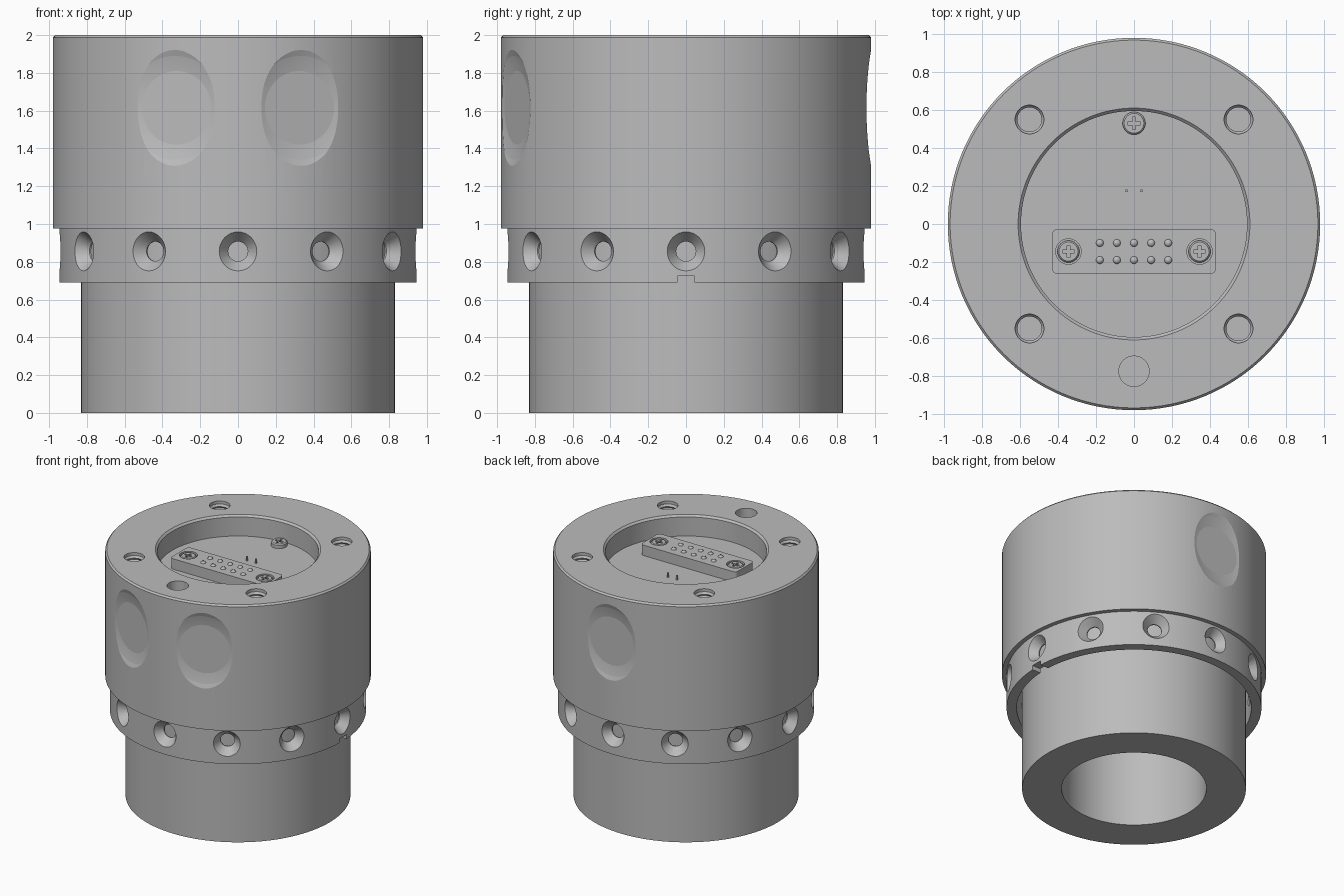
import bpy, bmesh
from math import pi, sin, cos, radians
from mathutils import Matrix, Vector

if "Cube" in bpy.data.objects:
    bpy.data.objects.remove(bpy.data.objects["Cube"], do_unlink=True)

GREY = (0.5, 0.5, 0.5, 1)
grey = bpy.data.materials.new("machined grey")
grey.use_nodes = True
grey.diffuse_color = GREY
grey.node_tree.nodes["Principled BSDF"].inputs["Base Color"].default_value = GREY


def at(x, y, z=0):
    return Matrix.Translation((x, y, z))


def radial(degrees, z):
    """Turn the lathe axis outward at a compass angle and height."""
    return at(0, 0, z) @ Matrix.Rotation(radians(degrees), 4, 'Z') @ Matrix.Rotation(pi / 2, 4, 'Y')


def lathe(bm, profile, segs=32, m=Matrix(), closed=False):
    """Spin (radius, height) points about the axis."""
    rings = []
    for r, z in profile:
        if r == 0:
            rings.append([bm.verts.new(m @ Vector((0, 0, z)))])
        else:
            rings.append([bm.verts.new(m @ Vector((r * cos(2 * pi * i / segs), r * sin(2 * pi * i / segs), z)))
                          for i in range(segs)])
    pairs = list(zip(rings, rings[1:]))
    if closed:
        pairs.append((rings[-1], rings[0]))
    for a, b in pairs:
        for i in range(segs):
            j = (i + 1) % segs
            if len(a) == 1:
                bm.faces.new((a[0], b[i], b[j]))
            elif len(b) == 1:
                bm.faces.new((a[i], a[j], b[0]))
            else:
                bm.faces.new((a[i], a[j], b[j], b[i]))


def rod(bm, r, z0, z1, segs=32, m=Matrix()):
    lathe(bm, [(0, z0), (r, z0), (r, z1), (0, z1)], segs, m)


def prism(bm, points, z0, z1, m=Matrix()):
    low, high = ([bm.verts.new(m @ Vector((x, y, z))) for x, y in points] for z in (z0, z1))
    bm.faces.new(low)
    bm.faces.new(high)
    n = len(points)
    for i in range(n):
        bm.faces.new((low[i], low[(i + 1) % n], high[(i + 1) % n], high[i]))


def make(name, bm):
    bmesh.ops.recalc_face_normals(bm, faces=bm.faces)
    mesh = bpy.data.meshes.new(name)
    bm.to_mesh(mesh)
    bm.free()
    ob = bpy.data.objects.new(name, mesh)
    bpy.context.collection.objects.link(ob)
    mesh.materials.append(grey)
    return ob


def activate(ob):
    bpy.ops.object.select_all(action='DESELECT')
    ob.select_set(True)
    bpy.context.view_layer.objects.active = ob


def carve(ob, cutter_bm):
    cutter = make("cutter", cutter_bm)
    cutter.hide_render = True
    mod = ob.modifiers.new("carve", 'BOOLEAN')
    mod.operation, mod.solver, mod.object = 'DIFFERENCE', 'EXACT', cutter
    activate(ob)
    bpy.ops.object.modifier_apply(modifier=mod.name)
    bpy.data.objects.remove(cutter, do_unlink=True)


def smooth(ob, degrees=30):
    activate(ob)
    bpy.ops.object.shade_smooth_by_angle(angle=radians(degrees))


def plus(r, w):
    """Outline of a cross with arm length r and half width w."""
    arm = [(r, -w), (r, w), (w, w)]
    return [p for k in range(4) for p in
            [(x * cos(k * pi / 2) - y * sin(k * pi / 2), x * sin(k * pi / 2) + y * cos(k * pi / 2)) for x, y in arm]]


def rounded(w, h, r):
    """Rectangle outline with half sizes w, h and corner radius r."""
    out = []
    for k, (sx, sy) in enumerate([(1, 1), (-1, 1), (-1, -1), (1, -1)]):
        for i in range(5):
            a = (k + i / 4) * pi / 2
            out.append((sx * (w - r) + r * cos(a), sy * (h - r) + r * sin(a)))
    return out


FLOOR, BLOCK_TOP, BORE = 1.83, 1.915, 0.537
BODY_BOTTOM = 0.975

# Body with top recess and blind bore
bm = bmesh.new()
lathe(bm, [(0, 1.7), (BORE, 1.7), (BORE, BODY_BOTTOM), (0.98, BODY_BOTTOM), (0.98, 1.987), (0.968, 2),
           (0.61, 2), (0.595, 1.985), (0.595, FLOOR), (0, FLOOR)], 128)
body = make("body", bm)

# Flared flat windows around the side: two in front, one behind
bm = bmesh.new()
for angle in (-110, -70, 90):
    lathe(bm, [(0, 0.952), (0.195, 0.952), (0.235, 0.9585), (0.275, 0.968), (0.31, 0.981), (0.34, 0.996),
               (0.34, 1.1), (0, 1.1)], 64, radial(angle, 1.615))
carve(body, bm)

# Threaded holes and one plain dowel hole in the rim
bm = bmesh.new()
thread = [(0, 1.8)]
for i in range(6):
    z = 1.8 + i * 0.032
    thread += [(0.064, z), (0.076, z + 0.016)]
thread += [(0.076, 2.05), (0, 2.05)]
for x in (-0.55, 0.55):
    for y in (-0.55, 0.55):
        lathe(bm, thread, 32, at(x, y))
rod(bm, 0.08, 1.84, 2.05, 32, at(0, -0.775))
carve(body, bm)
smooth(body, 6)

# Hollow neck
bm = bmesh.new()
lathe(bm, [(BORE, 0), (0.83, 0), (0.83, BODY_BOTTOM), (BORE, BODY_BOTTOM)], 128, closed=True)
smooth(make("neck", bm))

# Collar ring with countersunk holes and a key notch
bm = bmesh.new()
lathe(bm, [(0.87, 0.69), (0.945, 0.69), (0.945, BODY_BOTTOM), (0.87, BODY_BOTTOM)], 128, closed=True)
collar = make("collar_ring", bm)
bm = bmesh.new()
for i in range(12):
    lathe(bm, [(0, 0.845), (0.052, 0.845), (0.052, 0.878), (0.125, 0.973), (0, 0.973)], 32, radial(30 * i, 0.855))
prism(bm, rounded(0.1, 0.045, 0.002), 0.6, 0.725, at(0.92, 0))
carve(collar, bm)
smooth(collar, 10)

# Connector block with sunken screw seats
bm = bmesh.new()
prism(bm, rounded(0.43, 0.117, 0.025), FLOOR - 0.01, BLOCK_TOP, at(0, -0.145))
block = make("connector_block", bm)
bm = bmesh.new()
for x in (-0.345, 0.345):
    rod(bm, 0.067, BLOCK_TOP - 0.025, 2.1, 32, at(x, -0.145))
carve(block, bm)
smooth(block)

# Domed contacts in two rows
bm = bmesh.new()
for i in range(-2, 3):
    for y in (-0.1, -0.19):
        lathe(bm, [(0, -0.01), (0.02, -0.01), (0.02, 0), (0.015, 0.009), (0, 0.014)], 16,
              at(i * 0.09, y, BLOCK_TOP))
smooth(make("contacts", bm), 50)


# Cross-head screws
def screw(name, x, y, r, base, top):
    bm = bmesh.new()
    lathe(bm, [(0, base), (r, base), (r, top - 0.008), (r - 0.008, top), (0, top)], 32, at(x, y))
    head = make(name, bm)
    bm = bmesh.new()
    prism(bm, plus(r * 0.55, r * 0.13), top - 0.02, top + 0.05, at(x, y))
    carve(head, bm)
    smooth(head)


screw("left_block_screw", 0.345, -0.145, 0.058, BLOCK_TOP - 0.04, BLOCK_TOP - 0.002)
screw("right_block_screw", -0.345, -0.145, 0.058, BLOCK_TOP - 0.04, BLOCK_TOP - 0.002)
screw("floor_screw", 0, 0.53, 0.06, FLOOR - 0.01, FLOOR + 0.035)

# Two small pins on the recess floor
bm = bmesh.new()
for x in (-0.04, 0.04):
    rod(bm, 0.008, FLOOR - 0.01, FLOOR + 0.035, 12, at(x, 0.175))
smooth(make("floor_pins", bm))
